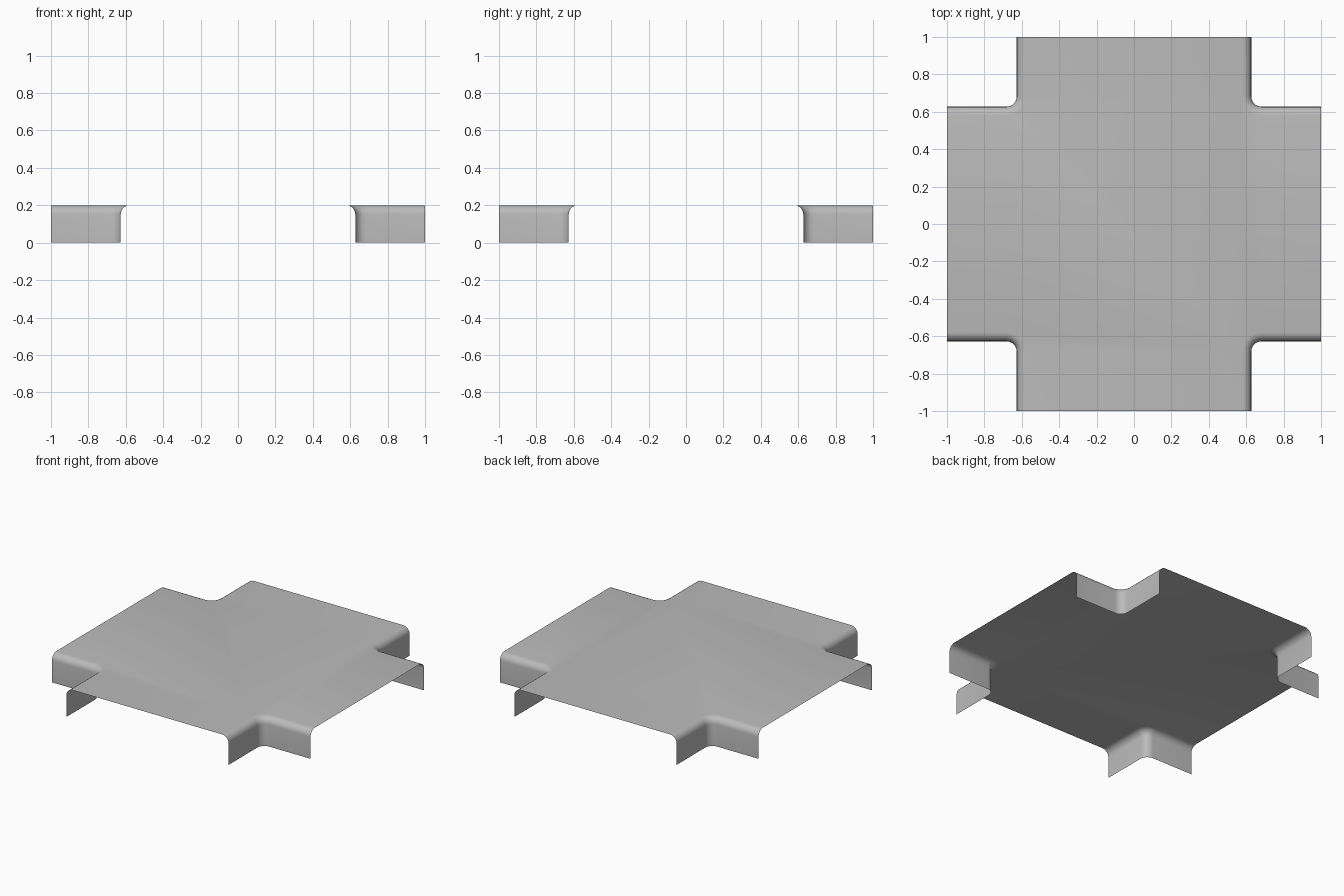
import bpy, bmesh, math
from mathutils import Matrix, Vector

cube = bpy.data.objects.get("Cube")
if cube:
    bpy.data.objects.remove(cube, do_unlink=True)

HALF = 1.0       # reach of each arm
WIDTH = 0.627    # half width of each arm
HEIGHT = 0.2
FILLET = 0.055   # plan radius of the inner corners
ROUND = 0.048    # radius between the walls and the top
STEPS = 5

grey = bpy.data.materials.new("light grey")
grey.use_nodes = True
colour = (0.5, 0.5, 0.5, 1)
grey.diffuse_color = colour
grey.node_tree.nodes["Principled BSDF"].inputs["Base Color"].default_value = colour


def corner_path(inset, z):
    """Inner corner outline between two arms, moved inward by inset."""
    centre = WIDTH + FILLET
    radius = FILLET + inset
    points = [Vector((HALF, WIDTH - inset, z))]
    for i in range(STEPS + 1):
        a = math.radians(270 - 90 * i / STEPS)
        points.append(Vector((centre + radius * math.cos(a),
                              centre + radius * math.sin(a), z)))
    points.append(Vector((WIDTH - inset, HALF, z)))
    return points


# Wall section: straight skirt, then a quarter round into the top
section = [(0, 0)]
for i in range(STEPS + 1):
    a = math.pi / 2 * i / STEPS
    section.append((ROUND * (1 - math.cos(a)),
                    HEIGHT - ROUND + ROUND * math.sin(a)))

bm = bmesh.new()
top_outline = []
for quarter in range(4):
    turn = Matrix.Rotation(quarter * math.pi / 2, 3, 'Z')
    rows = [[bm.verts.new(turn @ p) for p in corner_path(inset, z)]
            for inset, z in section]
    for low, high in zip(rows, rows[1:]):
        for i in range(len(low) - 1):
            bm.faces.new((low[i], low[i + 1], high[i + 1], high[i]))
    top_outline += rows[-1]

# Flat cross-shaped top joins the four corner walls
bm.faces.new(top_outline)

mesh = bpy.data.meshes.new("cross_cover")
bm.to_mesh(mesh)
bm.free()
mesh.materials.append(grey)
cover = bpy.data.objects.new("cross_cover", mesh)
bpy.context.collection.objects.link(cover)
bpy.context.view_layer.objects.active = cover
cover.select_set(True)
bpy.ops.object.shade_smooth_by_angle(angle=math.radians(40))
